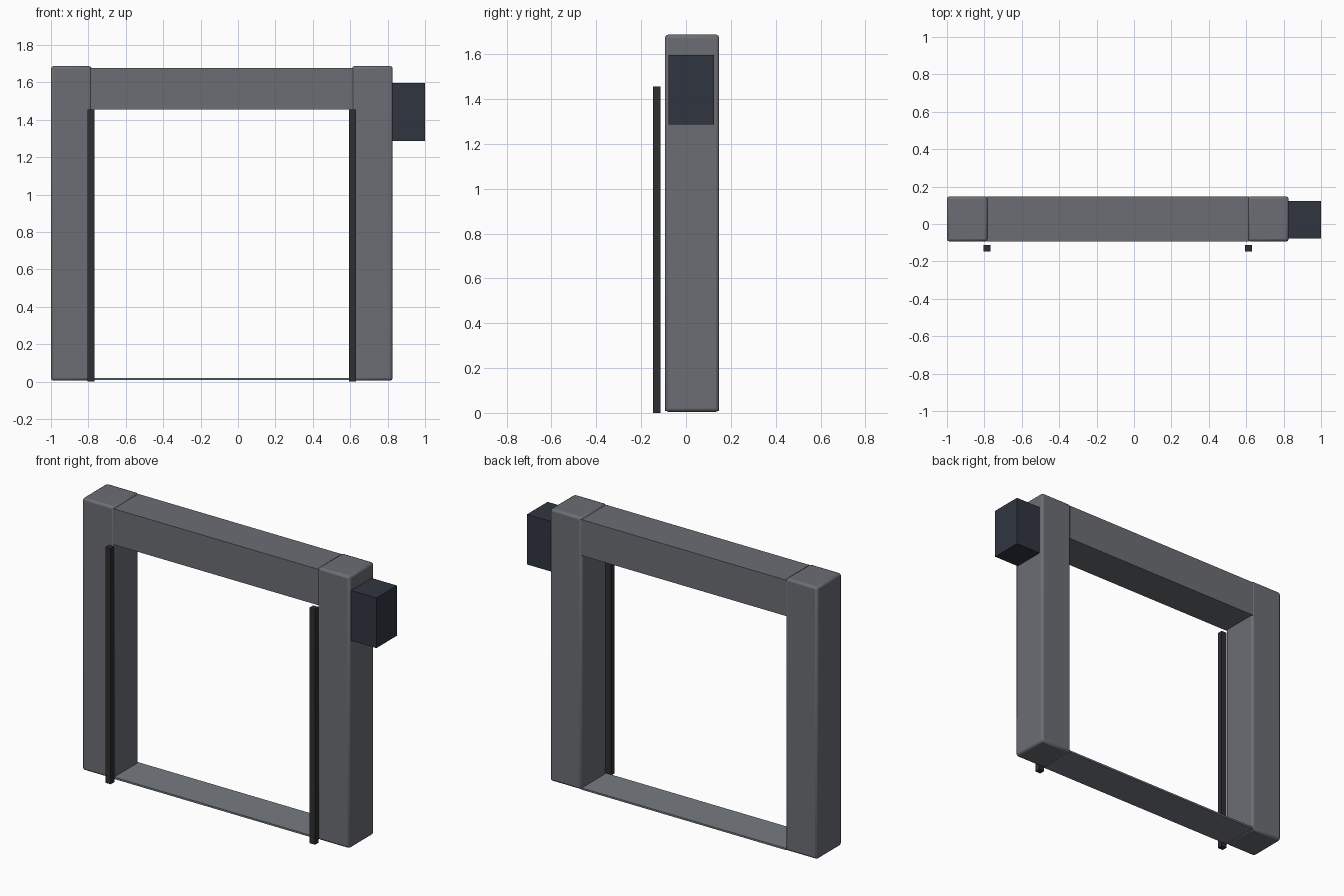
import bpy

if "Cube" in bpy.data.objects:
    bpy.data.objects.remove(bpy.data.objects["Cube"])


def material(name, rgb):
    m = bpy.data.materials.new(name)
    m.diffuse_color = (*rgb, 1)
    m.use_nodes = True
    m.node_tree.nodes["Principled BSDF"].inputs["Base Color"].default_value = m.diffuse_color
    return m


steel = material("frame_grey", (0.15, 0.155, 0.175))
plate = material("sill_grey", (0.18, 0.2, 0.225))
dark = material("rail_dark", (0.028, 0.028, 0.031))
navy = material("motor_dark", (0.03, 0.036, 0.051))


def box(name, x, y, z, mat, bevel=0):
    """Box from (min, max) ranges, optionally with rounded edges."""
    ranges = (x, y, z)
    bpy.ops.mesh.primitive_cube_add(size=1, location=[(a + b) / 2 for a, b in ranges])
    ob = bpy.context.object
    ob.name = name
    ob.scale = [b - a for a, b in ranges]
    bpy.ops.object.transform_apply(location=False, rotation=False, scale=True)
    ob.data.materials.append(mat)
    if bevel:
        mod = ob.modifiers.new("edges", "BEVEL")
        mod.width = bevel
        mod.segments = 2
        bpy.ops.object.shade_smooth_by_angle()
    return ob


CX = -0.0865             # middle of the doorway
DEPTH = (-0.094, 0.148)  # frame front and back

# Posts and guide rails on both sides of the opening
for side, s in (("left", -1), ("right", 1)):
    def span(a, b):
        return tuple(sorted((CX + s * a, CX + s * b)))
    box(side + "_post", span(0.696, 0.9135), DEPTH, (0.005, 1.687), steel, 0.014)
    box(side + "_guide_rail", span(0.68, 0.717), (-0.148, -0.113), (0, 1.456), dark)

# Header housing and floor sill
box("header", (CX - 0.702, CX + 0.702), (-0.093, 0.147), (1.455, 1.677), steel)
box("sill", (CX - 0.702, CX + 0.702), (-0.093, 0.147), (0.008, 0.019), plate)

# Drive motor on the right post
box("motor_box", (0.822, 1.0), (-0.077, 0.124), (1.287, 1.597), navy)
